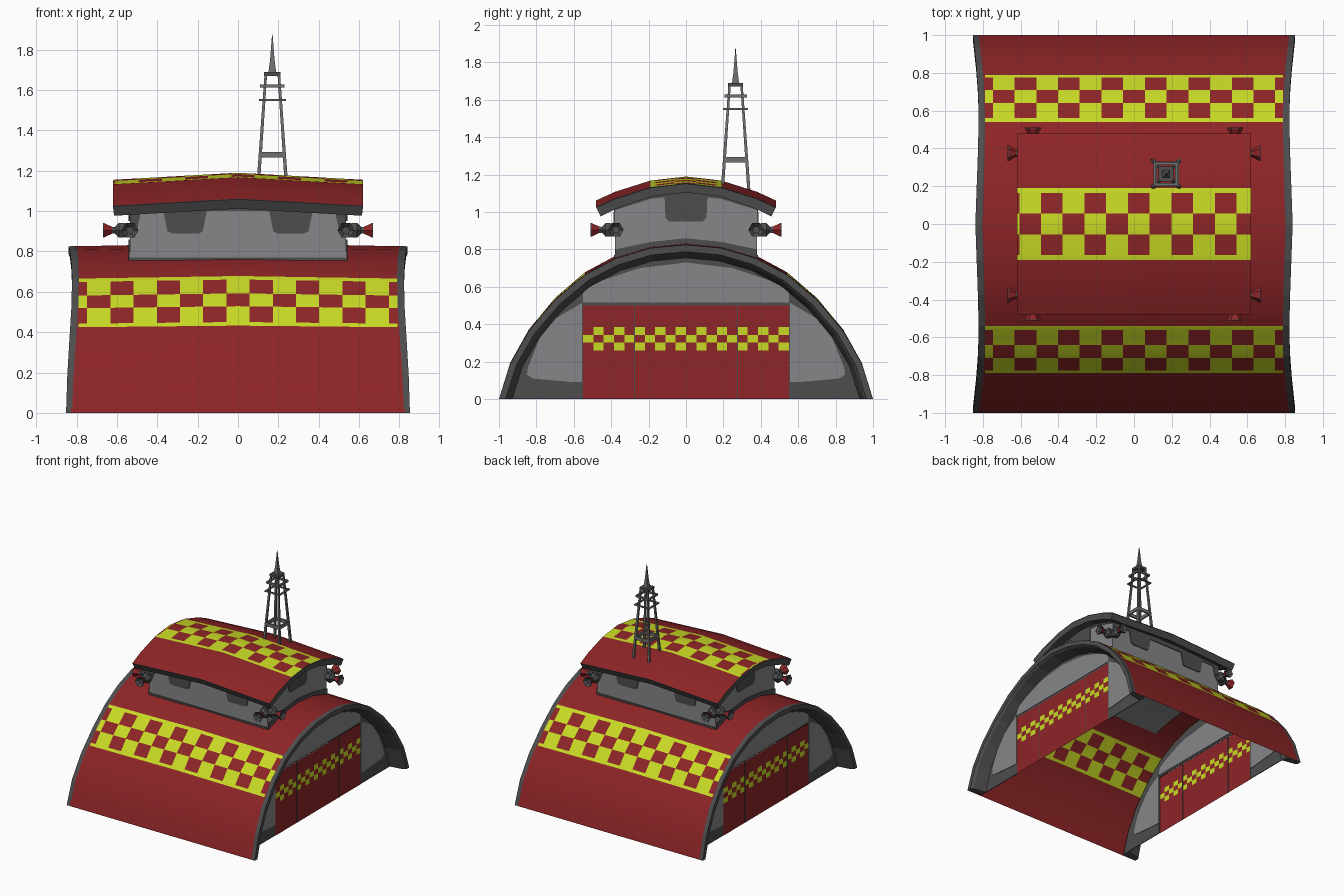
import bpy, bmesh, math
from mathutils import Vector

if "Cube" in bpy.data.objects:
    bpy.data.objects.remove(bpy.data.objects["Cube"])

def mat(name, c):
    m = bpy.data.materials.new(name)
    m.diffuse_color = (*c, 1)
    m.use_nodes = True
    m.node_tree.nodes["Principled BSDF"].inputs["Base Color"].default_value = m.diffuse_color
    return m

RED = mat("fire_red", (0.27, 0.018, 0.02))
YEL = mat("safety_yellow", (0.58, 0.70, 0.018))
DARK = mat("dark_grey", (0.075, 0.075, 0.077))
LIGHT = mat("light_grey", (0.24, 0.24, 0.25))
STEEL = mat("mast_grey", (0.16, 0.16, 0.165))

def build(name, verts, faces, mats, idx=None, fix=True, smooth=False):
    me = bpy.data.meshes.new(name)
    me.from_pydata(verts, [], faces)
    for m in mats:
        me.materials.append(m)
    if idx:
        for p, i in zip(me.polygons, idx):
            p.material_index = i
    if fix:
        bm = bmesh.new()
        bm.from_mesh(me)
        bmesh.ops.recalc_face_normals(bm, faces=bm.faces)
        bm.to_mesh(me)
        bm.free()
    ob = bpy.data.objects.new(name, me)
    bpy.context.collection.objects.link(ob)
    if smooth:
        bpy.context.view_layer.objects.active = ob
        ob.select_set(True)
        bpy.ops.object.shade_smooth_by_angle(angle=math.radians(30))
        ob.select_set(False)
    return ob

def interp(pts, t):
    t = abs(t)
    for (a, b), (c, d) in zip(pts, pts[1:]):
        if t <= c + 1e-6:
            return b + (d - b) * (t - a) / (c - a)
    return pts[-1][1]

def grid(name, us, vs, pos, rule, mats, smooth=False):
    """Sheet over u and v lines; rule picks the colour of each cell from its middle."""
    n = len(vs)
    verts = [pos(u, v) for u in us for v in vs]
    faces, idx = [], []
    for i in range(len(us) - 1):
        for j in range(n - 1):
            faces.append((i*n + j, (i+1)*n + j, (i+1)*n + j + 1, i*n + j + 1))
            idx.append(rule((us[i] + us[i+1]) / 2, (vs[j] + vs[j+1]) / 2))
    return build(name, verts, faces, mats, idx, False, smooth)

def prism(name, pts, x0, x1, m, axis=0):
    """Extrude a flat outline along x (axis 0, points are y,z) or y (axis 1, points are x,z)."""
    n = len(pts)
    f = (lambda a, p: (a, p[0], p[1])) if axis == 0 else (lambda a, p: (p[0], a, p[1]))
    verts = [f(x0, p) for p in pts] + [f(x1, p) for p in pts]
    faces = [tuple(range(n)), tuple(range(2*n - 1, n - 1, -1))]
    faces += [(i, (i+1) % n, n + (i+1) % n, n + i) for i in range(n)]
    return build(name, verts, faces, [m])

def both(vals):
    return sorted(set([-v for v in vals] + list(vals)))

# main vault roof with chequered bands
ARCH = [(0, .825), (.19, .807), (.375, .752), (.54, .665), (.70, .53), (.84, .365), (.94, .19), (1, 0)]
EDGE = [(0, .84), (.5, .822), (.75, .826), (1, .852)]
BAND = [.54, .56, .64, .71, .775, .79]
CELL = .115

def vault_pos(x, y):
    s = 1 + .02 * (1 - abs(x) / .84)
    xx = x if abs(x) < .8 else math.copysign(interp(EDGE, y) - .025, x)
    return (xx, y, interp(ARCH, y) * s)

def vault_rule(x, y):
    a = abs(y)
    if not .54 < a < .79 or abs(x) > .79:
        return 0
    k = round(x / CELL)
    if .64 < a < .71:
        return 0 if k % 2 == 0 else 1
    if .56 < a < .775:
        return 0 if k % 2 else 1
    return 1

xs = both([(k + .5) * CELL for k in range(7)] + [.79, .81, 0])
ys = both([p[0] for p in ARCH] + BAND)
grid("vault_roof", xs, ys, vault_pos, vault_rule, [RED, YEL], True)

# gable ends
GX = .72
arc = [(-y, z) for y, z in reversed(ARCH)] + ARCH[1:]
inner = [(y * .93, z * .915) for y, z in arc]
side_panel = [(.555, .09), (.60, .09), (.82, .11), (.85, .13), (.845, .17), (.785, .32), (.70, .43), (.555, .515)]
top_panel = [(-.55, .515), (-.55, .58), (-.46, .63), (-.25, .70), (0, .73), (.25, .70), (.46, .63), (.55, .58), (.55, .515)]
DW = .055

def door_rule(y, z):
    if not .26 < z < .385:
        return 0
    row = int((z - .26) / .0417)
    return (math.floor(y / DW) + row) % 2

for s, side in ((1, "right"), (-1, "left")):
    # rim with outer lip, face, bevel and soffit
    v, f = [], []
    for y, z in arc:
        xo = interp(EDGE, y)
        v += [(s*(xo - .03), y, z * 1.003), (s*xo, y, z), (s*xo, y*.965, z*.955),
              (s*(xo - .02), y*.95, z*.94), (s*GX, y*.93, z*.915), (s*GX, y*.985, z*.98)]
    for i in range(len(arc) - 1):
        for j in range(6):
            k = (j + 1) % 6
            f.append((i*6 + j, i*6 + k, i*6 + 6 + k, i*6 + 6 + j))
    e = len(v) - 6
    f += [tuple(range(6)), tuple(range(e + 5, e - 1, -1))]
    build(side + "_rim", v, f, [DARK])
    # wall around the doors, and its pale panels
    wall = inner + [(.55, 0), (.55, .5), (-.55, .5), (-.55, 0)]
    prism(side + "_gable_wall", wall, s*GX - .003, s*GX + .003, DARK)
    prism(side + "_gable_top_panel", top_panel, s*GX - .007, s*GX + .007, LIGHT)
    for t in (1, -1):
        prism(side + "_gable_side_panel", [(y*t, z) for y, z in side_panel], s*GX - .007, s*GX + .007, LIGHT)
    # doors with chequered band and seams
    grid(side + "_doors", [k * DW for k in range(-10, 11)], [0, .26, .3017, .3433, .385, .5],
         lambda y, z: (s*(GX + .005), y, z), door_rule, [RED, YEL])
    for y in (-.275, .275):
        prism(side + "_door_seam", [(y-.003, 0), (y+.003, 0), (y+.003, .5), (y-.003, .5)],
              s*GX + s*.005 - .003, s*GX + s*.005 + .003, DARK)

# watch room walls
TOP = [(0, 1.19), (.19, 1.168), (.38, 1.108), (.48, 1.062)]
def tower_z(x, y):
    return interp(TOP, y) - .035 * abs(x) / .62

low = [(-.38, .75), (-.19, .79), (0, .81), (.19, .79), (.38, .75)]
high = [(.38, 1.04), (.19, 1.10), (0, 1.12), (-.19, 1.10), (-.38, 1.04)]
prism("watch_room_walls", low + high, -.535, .535, LIGHT)

# windows, top trim and base skirt as thin plates
for s in (1, -1):
    yf = s * .38
    prism("front_top_trim", [(-.535, 1.0), (.535, 1.0), (.535, 1.04), (-.535, 1.04)], yf, yf + s*.006, DARK, 1)
    prism("front_base_trim", [(-.535, .755), (.535, .755), (.535, .77), (-.535, .77)], yf, yf + s*.006, DARK, 1)
    for t in (1, -1):
        w = [(.155, 1.0), (.175, .90), (.19, .89), (.33, .89), (.35, .90), (.37, 1.0)]
        prism("front_window", [(x*t, z) for x, z in w], yf, yf + s*.007, DARK, 1)
        w = [(.48, 1.0), (.50, .91), (.535, .90), (.535, 1.0)]
        prism("corner_window", [(x*t, z) for x, z in w], yf, yf + s*.007, DARK, 1)
    xf = s * .535
    prism("side_window", [(-.115, 1.1), (-.11, .97), (-.09, .95), (.09, .95), (.11, .97), (.115, 1.1)], xf, xf + s*.007, DARK)
    prism("side_top_trim", high + [(y, z - .03) for y, z in reversed(high)], xf, xf + s*.006, DARK)
    prism("side_base_trim", low + [(y, z + .05) for y, z in reversed(low)], xf, xf + s*.008, DARK)

# watch room roof: chequered top sheet over a dark slab
def tower_rule(x, y):
    a = abs(y)
    if a > .19:
        return 0
    k = round((x + .55) / CELL)
    if a < .055:
        return 0 if k % 2 == 0 else 1
    if a < .163:
        return 0 if k % 2 else 1
    return 1

tx = sorted([-.55 + (k - .5) * CELL for k in range(11)] + [-.62, 0, .62])
ty = both([.055, .163] + [p[0] for p in TOP])
grid("watch_room_roof", tx, ty, lambda x, y: (x, y, tower_z(x, y)), tower_rule, [RED, YEL], True)
sx, sy = [-.62, 0, .62], both([p[0] for p in TOP])
v, f, n = [], [], len(sy)
for x in sx:
    v += [(x, y, tower_z(x, y) - .003) for y in sy]
    v += [(x * .99, y * .95, tower_z(x, y) - .05) for y in reversed(sy)]
m = 2 * n
for i in range(2):
    f += [(i*m + j, i*m + (j+1) % m, i*m + m + (j+1) % m, i*m + m + j) for j in range(m)]
for i in (0, 2):
    f += [(i*m + j, i*m + j + 1, i*m + m - 2 - j, i*m + m - 1 - j) for j in range(n - 1)]
build("watch_room_roof_slab", v, f, [DARK])

# lathe along any direction, used for lamps and mast parts
def lathe(name, base, d, rings, sides, mats, idx, turn=0):
    d = Vector(d).normalized()
    a = d.orthogonal().normalized() if abs(d.z) > .9 else d.cross(Vector((0, 0, 1))).normalized()
    if abs(d.z) > .9:
        a = (Vector((1, 0, 0)) - d * d.x).normalized()
    b = d.cross(a)
    v, f, ids = [], [], []
    for h, r in rings:
        for i in range(sides):
            t = turn + 2 * math.pi * i / sides
            v.append(Vector(base) + d*h + (a*math.cos(t) + b*math.sin(t)) * r)
    for k in range(len(rings) - 1):
        for i in range(sides):
            j = (i + 1) % sides
            f.append((k*sides + i, k*sides + j, (k+1)*sides + j, (k+1)*sides + i))
            ids.append(idx[k])
    f += [tuple(range(sides)), tuple(range(len(v) - sides, len(v)))]
    ids += [idx[0], idx[-1]]
    return build(name, v, f, mats, ids)

# two flared lamps at each corner of the watch room
LAMP = [(0, .022), (.03, .042), (.055, .042), (.075, .018), (.09, .02), (.13, .042), (.135, .042), (.115, .02)]
LIDX = [1, 1, 1, 1, 0, 1, 1]
for sxn in (1, -1):
    for syn in (1, -1):
        lathe("side_lamp", (sxn*.535, syn*.375, .905), (sxn, 0, 0), LAMP, 6, [RED, DARK], LIDX)
        lathe("end_lamp", (sxn*.535, syn*.375, .905), (0, syn, 0), LAMP, 6, [RED, DARK], LIDX)

# lattice mast
MX, MY = .17, .265
Q = math.pi / 4
R2 = math.sqrt(2)
def half(z):
    return .07 - (z - 1.13) / .55 * .038

def box(name, x, y, z, w, d, h, m):
    prism(name, [(y-d, z-h), (y+d, z-h), (y+d, z+h), (y-d, z+h)], x - w, x + w, m)

for a in (1, -1):
    for b in (1, -1):
        p = Vector((MX + a*half(1.12), MY + b*half(1.12), 1.12))
        q = Vector((MX + a*half(1.68), MY + b*half(1.68), 1.68))
        lathe("mast_leg", p, q - p, [(0, .012), ((q-p).length, .009)], 4, [STEEL], [0], Q)
for z, extra, h in ((1.28, 0, .014), (1.55, .02, .005), (1.62, .018, .008)):
    w = half(z) + extra
    for s in (1, -1):
        box("mast_brace", MX + s*w, MY, z, .006, w + .006, h, STEEL)
        box("mast_brace", MX, MY + s*w, z, w + .006, .006, h, STEEL)
box("mast_platform", MX, MY, 1.68, .04, .04, .01, DARK)
lathe("mast_spike", (MX, MY, 1.68), (0, 0, 1), [(0, .02*R2), (.07, .011*R2), (.195, .002)], 4, [STEEL], [0, 0], Q)
